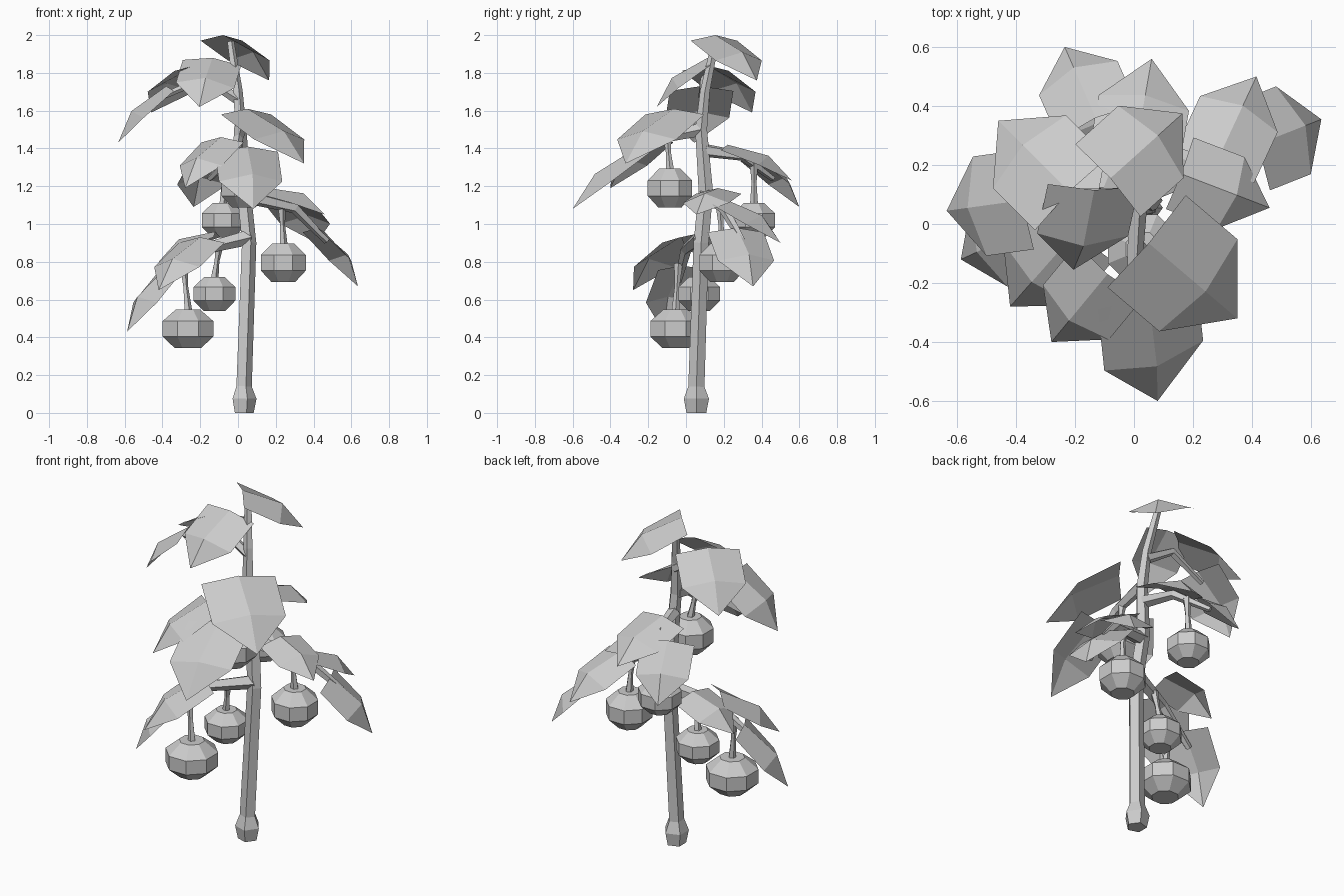
import bpy, math
from mathutils import Vector

if "Cube" in bpy.data.objects:
    bpy.data.objects.remove(bpy.data.objects["Cube"])

Z = Vector((0, 0, 1))


def make(name, verts, faces):
    mesh = bpy.data.meshes.new(name)
    mesh.from_pydata([tuple(v) for v in verts], [], faces)
    obj = bpy.data.objects.new(name, mesh)
    bpy.context.collection.objects.link(obj)
    return obj


def tube(name, path, sides):
    """Faceted tube through (x, y, z, radius) points, capped."""
    pts = [Vector(p[:3]) for p in path]
    n = len(pts)
    axis = (pts[-1] - pts[0]).normalized()
    ref = Vector((0, 1, 0)) if abs(axis.z) > 0.7 else Z
    verts, faces = [], []
    for i, p in enumerate(pts):
        t = (pts[min(i + 1, n - 1)] - pts[max(i - 1, 0)]).normalized()
        u = t.cross(ref).normalized()
        v = t.cross(u)
        for k in range(sides):
            a = math.tau * (k + 0.5) / sides
            verts.append(p + path[i][3] * (math.cos(a) * u + math.sin(a) * v))
    for i in range(n - 1):
        for k in range(sides):
            a, b = i * sides + k, i * sides + (k + 1) % sides
            faces.append((a, b, b + sides, a + sides))
    faces.append(tuple(range(sides))[::-1])
    faces.append(tuple(range((n - 1) * sides, n * sides)))
    return make(name, verts, faces)


def leaf(name, base, tip, width, across=None):
    """House-shaped leaf, folded along its midrib and bent in the middle."""
    b, t = Vector(base), Vector(tip)
    d = t - b
    side = (Vector(across) if across else d.cross(Z)).normalized() * width / 2
    up = side.cross(d).normalized()
    low = b + d * 0.02 - up * 0.03
    mid = b + d * 0.56
    verts = [b, low - side, mid - side, t, mid + side, low + side, mid + up * 0.055]
    make(name, verts, [(0, 6, 2, 1), (6, 3, 2), (0, 5, 4, 6), (6, 4, 3)])


def fruit(name, c, r, h, top):
    """Eight-sided fruit hanging from a thin flared stalk."""
    x, y, z = c
    rings = [(-1, 0.52), (-0.4, 1), (0.4, 1), (1, 0.48)]
    tube(name, [(x, y, z + h * k, r * 1.06 * q) for k, q in rings], 8)
    a, b = Vector((x, y, z + h * 0.95)), Vector(top)
    m = a.lerp(b, 0.5)
    tube(name + "_stalk", [(*a, 0.022), (*m, 0.014), (*b, 0.024)], 5)


# Trunk with swollen foot
tube("trunk", [(.028, .055, 0, .055), (.028, .055, .075, .07), (.028, .055, .14, .045),
               (.055, .08, .9, .042), (.028, .105, 1.17, .04),
               (.012, .08, 1.5, .033), (-.002, .1, 1.7, .027), (-.04, .155, 1.965, .02)], 5)

# Side branches
branches = [
    [(.06, .08, .93, .042), (-.2, 0, .865, .03), (-.42, -.04, .7, .018)],
    [(.03, .1, 1.15, .04), (.3, .2, 1.085, .03), (.47, .3, .91, .018)],
    [(.01, .1, 1.39, .036), (-.03, .3, 1.36, .027), (-.15, .46, 1.24, .016)],
    [(.01, .08, 1.5, .036), (0, -.15, 1.45, .027), (-.03, -.41, 1.27, .016)],
    [(0, .1, 1.66, .03), (-.18, .1, 1.77, .024), (-.41, .08, 1.67, .015)],
]
for i, path in enumerate(branches):
    tube(f"branch_{i}", path, 5)

# Leaves: base, tip, width, optional crosswise direction
leaves = [
    ((-.08, .155, 2.0), (.165, .375, 1.76), .33),
    ((.05, -.065, 1.61), (.35, -.32, 1.32), .41),
    ((.05, -.25, 1.41), (.08, -.6, 1.08), .35, (-.33, -.1, 0)),
    ((-.09, -.17, 1.46), (-.28, -.4, 1.19), .29),
    ((-.135, .115, 1.88), (-.205, -.155, 1.62), .31, (-1, .03, .1)),
    ((-.22, .11, 1.84), (-.46, .35, 1.59), .35),
    ((-.38, .08, 1.73), (-.635, .045, 1.43), .34),
    ((-.2, -.03, .93), (-.42, -.28, .65), .32),
    ((-.37, -.02, .78), (-.587, -.12, .43), .3),
    ((-.12, .11, .96), (-.42, .15, .8), .27),
    ((.28, .21, 1.13), (.415, .5, .9), .29),
    ((.42, .27, .98), (.635, .355, .67), .32),
    ((.16, .17, 1.19), (.46, .055, 1.05), .26),
    ((-.13, .36, 1.36), (-.235, .6, 1.09), .29),
    ((0, .22, 1.42), (.06, .56, 1.23), .31),
]
for i, args in enumerate(leaves):
    leaf(f"leaf_{i}", *args)

# Hanging fruit: centre, radius, half height, stalk top
fruits = [
    ((-.265, -.055, .445), .137, .102, (-.29, -.04, .79)),
    ((-.125, .07, .63), .113, .09, (-.1, .05, .89)),
    ((.24, .19, .795), .122, .103, (.23, .18, 1.1)),
    ((-.08, .36, 1.02), .113, .092, (-.07, .36, 1.33)),
    ((.03, -.085, 1.19), .12, .103, (0, -.1, 1.46)),
]
for i, args in enumerate(fruits):
    fruit(f"fruit_{i}", *args)
